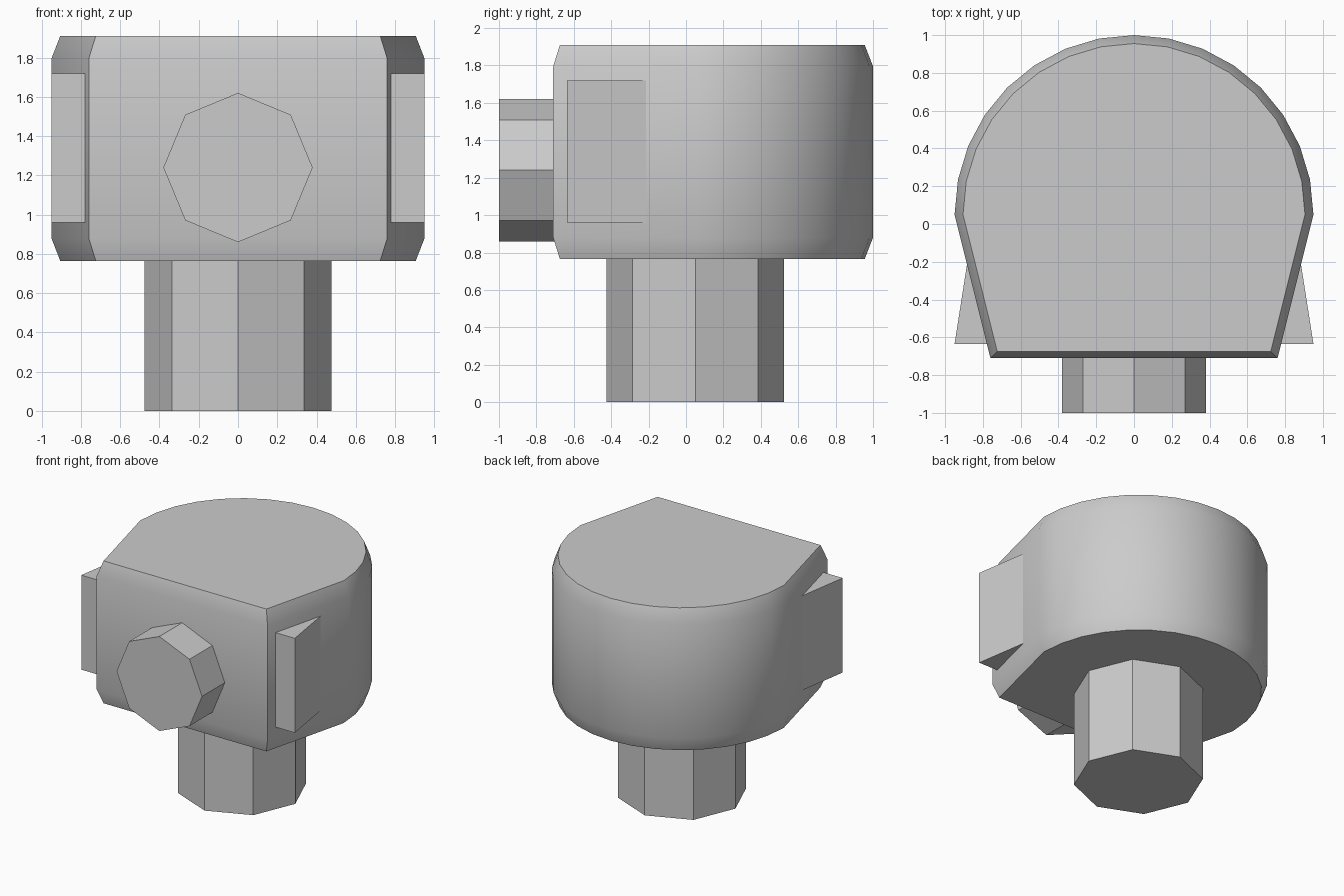
import bpy
import math

cube = bpy.data.objects.get("Cube")
if cube:
    bpy.data.objects.remove(cube, do_unlink=True)

grey = bpy.data.materials.new("plain grey")
grey.use_nodes = True
colour = (0.6, 0.6, 0.6, 1)
grey.diffuse_color = colour
grey.node_tree.nodes["Principled BSDF"].inputs["Base Color"].default_value = colour

CENTRE_Y = 0.05


def loft(name, rings):
    """Skin a stack of equal-length rings and cap both ends."""
    n = len(rings[0])
    verts = [p for ring in rings for p in ring]
    faces = [tuple(reversed(range(n))), tuple(range(len(verts) - n, len(verts)))]
    for k in range(len(rings) - 1):
        for i in range(n):
            j = (i + 1) % n
            faces.append((k * n + i, k * n + j, (k + 1) * n + j, (k + 1) * n + i))
    mesh = bpy.data.meshes.new(name)
    mesh.from_pydata(verts, [], faces)
    mesh.materials.append(grey)
    obj = bpy.data.objects.new(name, mesh)
    bpy.context.collection.objects.link(obj)
    return obj


def octagon(name, radius, depth, location, rotation=(0, 0, 0)):
    bpy.ops.mesh.primitive_cylinder_add(vertices=8, radius=radius, depth=depth,
                                        location=location, rotation=rotation)
    obj = bpy.context.object
    obj.name = name
    obj.data.materials.append(grey)
    return obj


# Body: round back, tapered flat front, chamfered top and bottom
outline = [(-0.76, -0.76), (0.76, -0.76)]
for i in range(17):
    a = math.pi * i / 16
    outline.append((0.95 * math.cos(a), 0.95 * math.sin(a)))
levels = [(0.765, 0.953), (0.88, 1), (1.795, 1), (1.91, 0.953)]
body = loft("body", [[(x * s, y * s + CENTRE_Y, z) for x, y in outline] for z, s in levels])
bpy.ops.object.select_all(action="DESELECT")
body.select_set(True)
bpy.context.view_layer.objects.active = body
bpy.ops.object.shade_smooth_by_angle(angle=math.radians(30))

# Wedge-shaped side plates
for side, label in ((1, "left"), (-1, "right")):
    wedge = [(0.7, -0.635), (0.95, -0.635), (0.882, -0.2), (0.7, -0.2)]
    if side < 0:
        wedge.reverse()
    loft(label + "_side_plate", [[(side * x, y, z) for x, y in wedge] for z in (0.96, 1.72)])

# Stem underneath and knob on the front
octagon("stem", 0.475, 0.8, (0, CENTRE_Y, 0.4))
octagon("front_knob", 0.38, 0.4, (0, -0.8, 1.24), (math.pi / 2, 0, 0))
